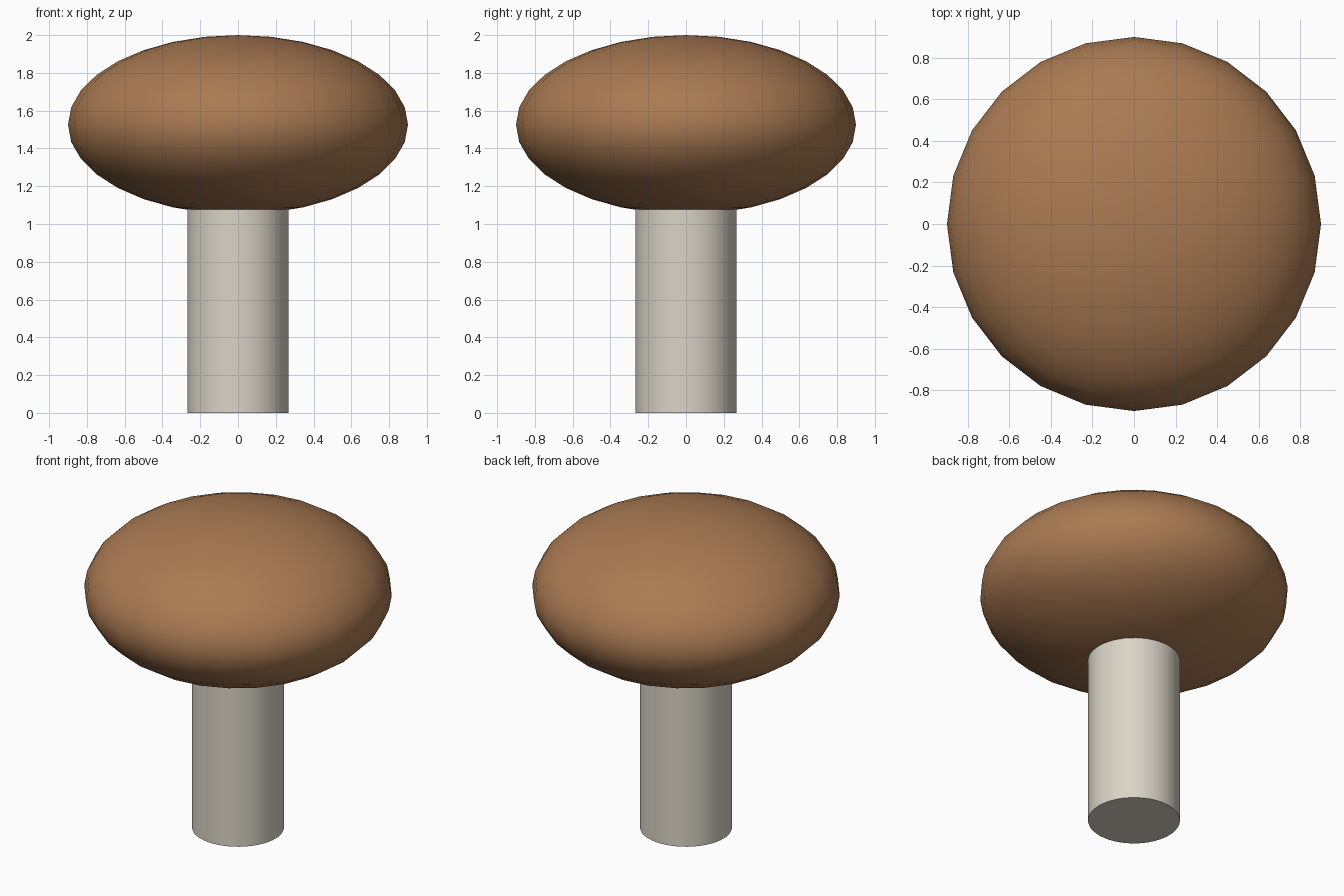
import bpy
import math

if "Cube" in bpy.data.objects:
    bpy.data.objects.remove(bpy.data.objects["Cube"])


def finish(name, color_name, color):
    """Name the active object, colour it and smooth it with sharp rims."""
    obj = bpy.context.object
    obj.name = name
    mat = bpy.data.materials.new(color_name)
    mat.diffuse_color = (*color, 1.0)
    mat.use_nodes = True
    mat.node_tree.nodes["Principled BSDF"].inputs["Base Color"].default_value = mat.diffuse_color
    obj.data.materials.append(mat)
    bpy.ops.object.transform_apply(location=False, rotation=False, scale=True)
    bpy.ops.object.shade_smooth_by_angle(angle=math.radians(40))
    return obj


# Stem: plain cylinder whose top is buried in the cap
STEM_TOP = 1.12
bpy.ops.mesh.primitive_cylinder_add(vertices=48, radius=0.268, depth=STEM_TOP,
                                    location=(0, 0, STEM_TOP / 2))
finish("stem", "cream", (0.70, 0.66, 0.57))

# Cap: flattened sphere
bpy.ops.mesh.primitive_uv_sphere_add(segments=24, ring_count=16, radius=1.0,
                                     location=(0, 0, 1.526))
bpy.context.object.scale = (0.9, 0.9, 0.474)
finish("cap", "warm brown", (0.40, 0.195, 0.085))
